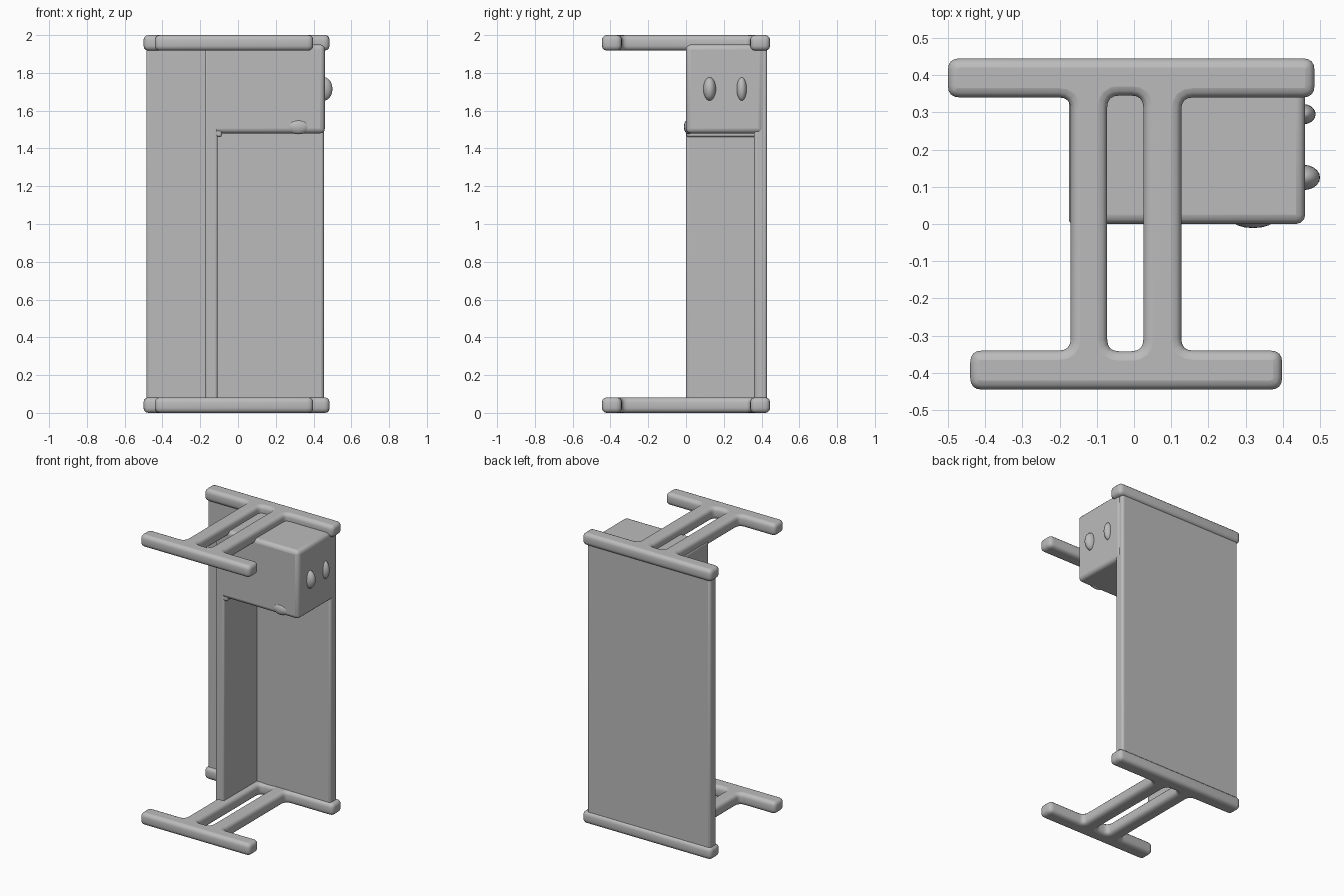
import bpy, math
from mathutils import Vector

if "Cube" in bpy.data.objects:
    bpy.data.objects.remove(bpy.data.objects["Cube"])

grey = bpy.data.materials.new("plain_grey")
grey.diffuse_color = (0.5, 0.5, 0.5, 1)
grey.use_nodes = True
grey.node_tree.nodes["Principled BSDF"].inputs["Base Color"].default_value = grey.diffuse_color


def finish(ob, angle=35):
    ob.data.materials.clear()
    ob.data.materials.append(grey)
    bpy.ops.object.select_all(action='DESELECT')
    ob.select_set(True)
    bpy.context.view_layer.objects.active = ob
    bpy.ops.object.shade_smooth_by_angle(angle=math.radians(angle))


def box(name, x, y, z, r, seg=3):
    """Rounded box from (min, max) pairs."""
    bpy.ops.mesh.primitive_cube_add(size=1)
    ob = bpy.context.object
    ob.name = name
    lo, hi = Vector((x[0], y[0], z[0])), Vector((x[1], y[1], z[1]))
    for v in ob.data.vertices:
        v.co = [lo[i] + (v.co[i] + 0.5) * (hi[i] - lo[i]) for i in range(3)]
    m = ob.modifiers.new("round", 'BEVEL')
    m.width, m.segments = r, seg
    finish(ob)
    return ob


def fillet(pts, r, n=4):
    """Round every corner of a closed outline."""
    out = []
    for i, p in enumerate(pts):
        p = Vector(p)
        a = (Vector(pts[i - 1]) - p).normalized() * r + p
        b = (Vector(pts[(i + 1) % len(pts)]) - p).normalized() * r + p
        for k in range(n + 1):
            t = k / n
            out.append(a * (1 - t) ** 2 + p * 2 * t * (1 - t) + b * t * t)
    return out


def leg_frame(name, z):
    """Two long bars joined by two stretchers, as one rounded piece."""
    b = 0.025
    outline = [(-0.5, 0.445), (-0.5, 0.34), (-0.17, 0.34), (-0.17, -0.34),
               (-0.44, -0.34), (-0.44, -0.445), (0.398, -0.445), (0.398, -0.34),
               (0.127, -0.34), (0.127, 0.34), (0.485, 0.34), (0.485, 0.445)]
    slot = [(-0.072, -0.342), (0.025, -0.342), (0.025, 0.345), (-0.072, 0.345)]
    cu = bpy.data.curves.new(name, 'CURVE')
    cu.dimensions, cu.fill_mode = '2D', 'BOTH'
    cu.extrude, cu.bevel_depth, cu.bevel_resolution = 0.041 - b, b, 2
    cu.offset = -b
    for pts in (outline, slot):
        pts = fillet(pts, 0.032)
        sp = cu.splines.new('POLY')
        sp.points.add(len(pts) - 1)
        for q, p in zip(sp.points, pts):
            q.co = (p.x, p.y, 0, 1)
        sp.use_cyclic_u = True
    ob = bpy.data.objects.new(name, cu)
    bpy.context.collection.objects.link(ob)
    ob.location.z = z
    bpy.ops.object.select_all(action='DESELECT')
    ob.select_set(True)
    bpy.context.view_layer.objects.active = ob
    bpy.ops.object.convert(target='MESH')
    finish(bpy.context.object)


# End frames
leg_frame("lower_leg_frame", 0.041)
leg_frame("upper_leg_frame", 1.959)

# Large panel and the upright divider
box("top_panel", (-0.485, 0.455), (0.36, 0.43), (0.03, 1.97), 0.015)
box("divider_panel", (-0.175, -0.108), (0.0, 0.39), (0.04, 1.95), 0.012)

# Drawer box
box("drawer_box", (-0.172, 0.46), (0.0, 0.41), (1.48, 1.95), 0.025)

# Inner corner fillet under the drawer box
box("corner_rib", (-0.13, -0.085), (0.003, 0.38), (1.46, 1.5), 0.012)

# Drawer handles
for i, (y, w, reach) in enumerate(((0.125, 0.034, 0.045), (0.295, 0.027, 0.033))):
    bpy.ops.mesh.primitive_uv_sphere_add(segments=20, ring_count=12, radius=1,
                                         location=(0.455, y, 1.715))
    ob = bpy.context.object
    ob.name = f"handle_{i + 1}"
    ob.scale = (reach, w, 0.062)
    finish(ob, 60)

# Small bump at the drawer box edge
bpy.ops.mesh.primitive_uv_sphere_add(segments=16, ring_count=10, radius=1,
                                     location=(0.32, 0.015, 1.515))
bump = bpy.context.object
bump.name = "edge_bump"
bump.scale = (0.06, 0.026, 0.04)
finish(bump, 60)
